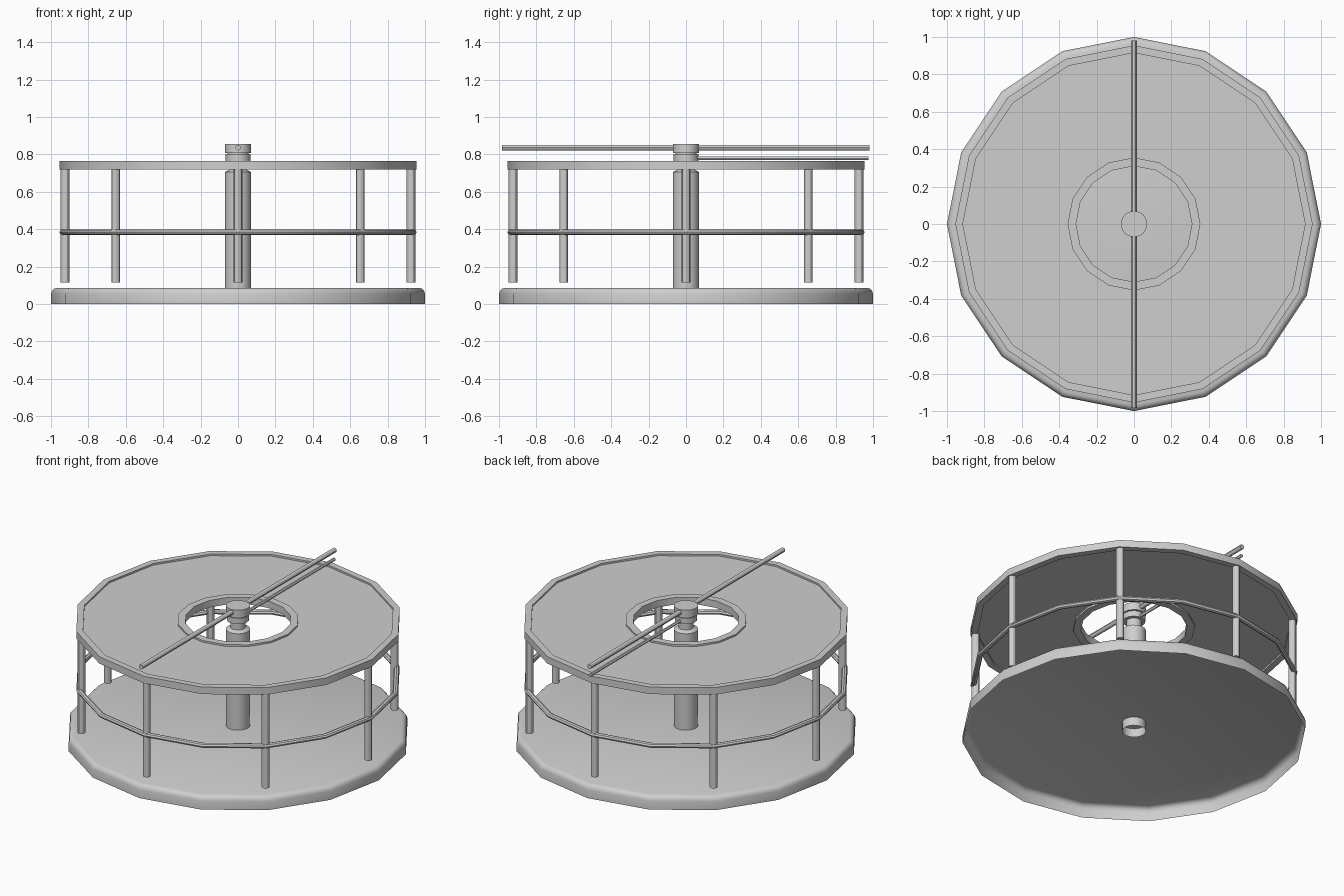
import bpy
import bmesh
from math import cos, sin, pi
from mathutils import Matrix, Vector

cube = bpy.data.objects.get("Cube")
if cube:
    bpy.data.objects.remove(cube, do_unlink=True)

# Single plain grey for the whole model
grey = bpy.data.materials.new("plain_grey")
grey.use_nodes = True
grey.diffuse_color = (0.62, 0.62, 0.62, 1)
grey.node_tree.nodes["Principled BSDF"].inputs["Base Color"].default_value = grey.diffuse_color


def lathe(name, profile, sides=16, bottom=False, top=False, loop=False, matrix=None):
    """Turn an (r, z) profile about z; list the outside from bottom to top."""
    bm = bmesh.new()
    rings = [[bm.verts.new((r * cos(2 * pi * i / sides), r * sin(2 * pi * i / sides), z))
              for i in range(sides)] for r, z in profile]
    pairs = list(zip(rings, rings[1:]))
    if loop:
        pairs.append((rings[-1], rings[0]))
    for low, high in pairs:
        for i in range(sides):
            j = (i + 1) % sides
            bm.faces.new((low[i], low[j], high[j], high[i]))
    if bottom:
        bm.faces.new(rings[0][::-1])
    if top:
        bm.faces.new(rings[-1])
    if matrix:
        bm.transform(matrix)
    mesh = bpy.data.meshes.new(name)
    bm.to_mesh(mesh)
    bm.free()
    mesh.materials.append(grey)
    obj = bpy.data.objects.new(name, mesh)
    bpy.context.collection.objects.link(obj)
    bpy.ops.object.select_all(action="DESELECT")
    obj.select_set(True)
    bpy.context.view_layer.objects.active = obj
    bpy.ops.object.shade_smooth_by_angle(angle=pi / 6)
    return obj


def rod(name, radius, start, end, z):
    """Solid rod lying along y."""
    matrix = Matrix.Translation(Vector((0, 0, z))) @ Matrix.Rotation(-pi / 2, 4, "X")
    return lathe(name, [(radius, start), (radius, end)], 12, True, True, matrix=matrix)


# Base: shallow dish with a rounded upper edge, open underneath
lathe("base", [(1, 0), (1, 0.055), (0.995, 0.07), (0.985, 0.081), (0.97, 0.086)], top=True)

# Centre shaft: open at its foot, with a sloped shoulder and a thin neck
lathe("centre_shaft", [(0.07, 0.03), (0.07, 0.705), (0.045, 0.718), (0.045, 0.765)])

# Hub: two stacked collars with a narrow groove between
lathe("lower_collar", [(0.066, 0.765), (0.066, 0.802)], bottom=True, top=True)
lathe("hub_groove", [(0.055, 0.80), (0.055, 0.81)])
lathe("upper_collar", [(0.07, 0.807), (0.07, 0.856)], bottom=True, top=True)

# Tray: flat ring between a raised outer rim and a raised inner rim
lathe("tray_outer_rim", [(0.955, 0.72), (0.955, 0.765), (0.915, 0.765), (0.915, 0.72)], loop=True)
lathe("tray_inner_rim", [(0.355, 0.72), (0.355, 0.765), (0.31, 0.765), (0.31, 0.72)], loop=True)
lathe("tray_floor", [(0.93, 0.732), (0.93, 0.754), (0.335, 0.754), (0.335, 0.732)], loop=True)

# Posts hanging from the tray
for k in range(8):
    angle = k * pi / 4
    place = Matrix.Translation((0.925 * cos(angle), 0.925 * sin(angle), 0))
    lathe(f"post_{k + 1}", [(0.023, 0.115), (0.023, 0.725)], 12, True, True, matrix=place)

# Middle hoop joining the posts
hoop = [(0.938 + 0.017 * cos(a * pi / 4), 0.384 + 0.015 * sin(a * pi / 4)) for a in range(8)]
lathe("middle_hoop", hoop, loop=True)

# Long cross rod through the hub, and a thinner rod below it towards the back
rod("cross_rod", 0.015, -0.985, 0.98, 0.836)
rod("lower_rod", 0.01, 0.05, 0.975, 0.779)
